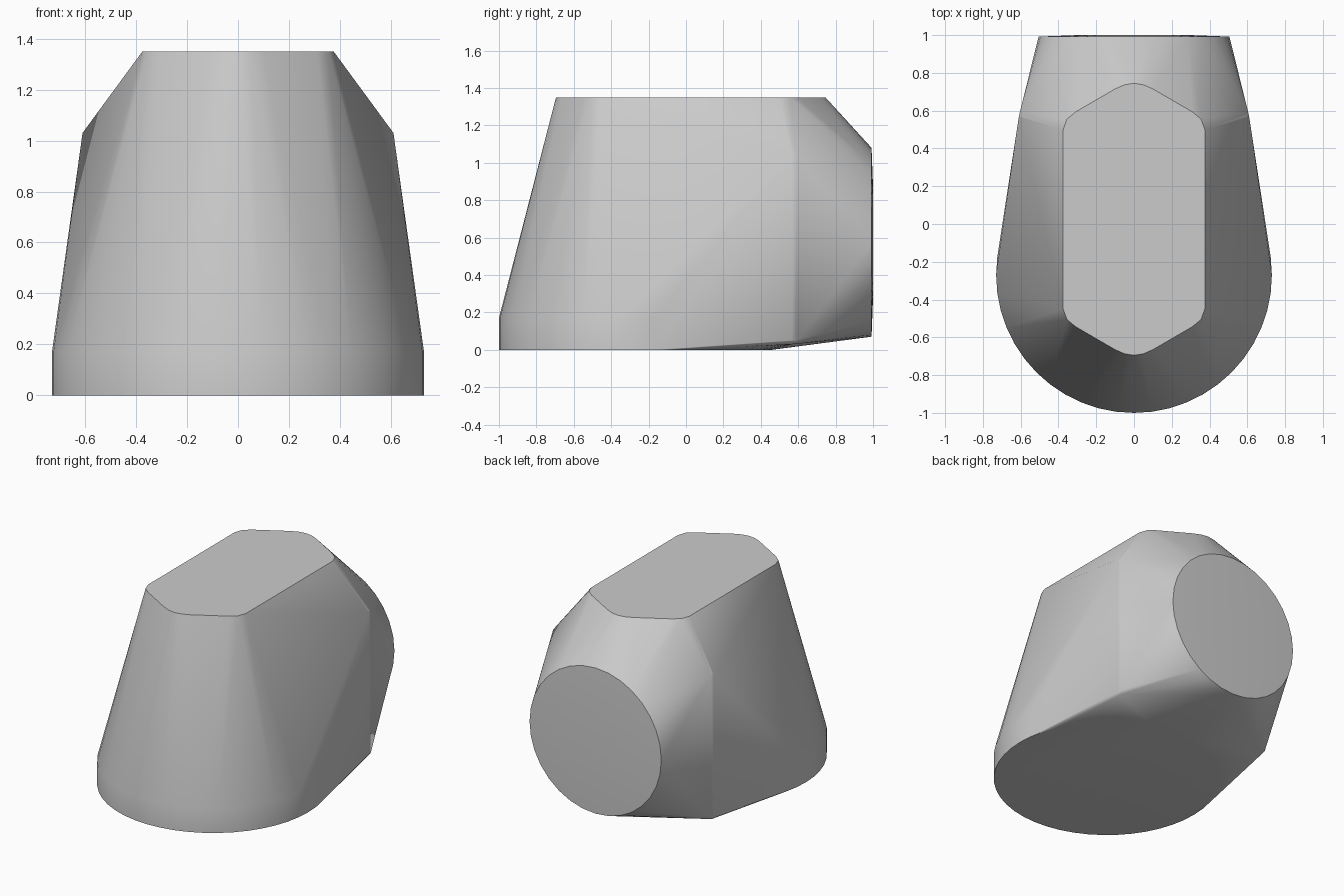
import bpy, bmesh
from math import sin, cos, tau, radians

cube = bpy.data.objects.get("Cube")
if cube:
    bpy.data.objects.remove(cube, do_unlink=True)


def ring(radius, count):
    return [(radius * cos(tau * i / count), radius * sin(tau * i / count))
            for i in range(count)]


points = []

# Round foot with a short upright rim
for z in (0, 0.17):
    points += [(x, y - 0.27, z) for x, y in ring(0.73, 48)]

# Round, very slightly crowned rear face
points += [(x, 0.992, z + 0.575) for x, z in ring(0.505, 32)]
points += [(x, 1.0, z + 0.575) for x, z in ring(0.3, 32)]

# Flat top: hexagon with softened corners, mirrored in both directions
quarter = [(0, 0.72), (0.05, 0.712), (0.1, 0.69), (0.31, 0.568),
           (0.355, 0.53), (0.375, 0.475)]
for sx in (-1, 1):
    points += [(sx * x, 0.025 + sy * y, 1.35) for x, y in quarter for sy in (-1, 1)]
    # Shoulder corners, slightly blunted
    for z, inward in ((0.03, 1), (1.05, -1)):
        points += [(sx * 0.61, 0.565, z + 0.02 * inward),
                   (sx * 0.595, 0.57, z),
                   (sx * 0.605, 0.59, z + 0.02 * inward)]

# Wrap everything in one taut skin
bm = bmesh.new()
for p in points:
    bm.verts.new(p)
bmesh.ops.remove_doubles(bm, verts=bm.verts[:], dist=0.0005)
hull = bmesh.ops.convex_hull(bm, input=bm.verts[:], use_existing_faces=False)
loose = {g for g in hull["geom_interior"] + hull["geom_unused"]
         if isinstance(g, bmesh.types.BMVert)}
bmesh.ops.delete(bm, geom=list(loose), context="VERTS")
bmesh.ops.dissolve_limit(bm, angle_limit=radians(0.2),
                         verts=bm.verts[:], edges=bm.edges[:])
bmesh.ops.recalc_face_normals(bm, faces=bm.faces[:])

mesh = bpy.data.meshes.new("tapered_body")
bm.to_mesh(mesh)
bm.free()
body = bpy.data.objects.new("tapered_body", mesh)
bpy.context.collection.objects.link(body)

# Single plain grey
grey = bpy.data.materials.new("plain_grey")
grey.use_nodes = True
colour = (0.6, 0.6, 0.6, 1)
grey.diffuse_color = colour
grey.node_tree.nodes["Principled BSDF"].inputs["Base Color"].default_value = colour
mesh.materials.append(grey)

# Smooth sides, crisp rims
bpy.ops.object.select_all(action="DESELECT")
body.select_set(True)
bpy.context.view_layer.objects.active = body
bpy.ops.object.shade_smooth_by_angle(angle=radians(40))
